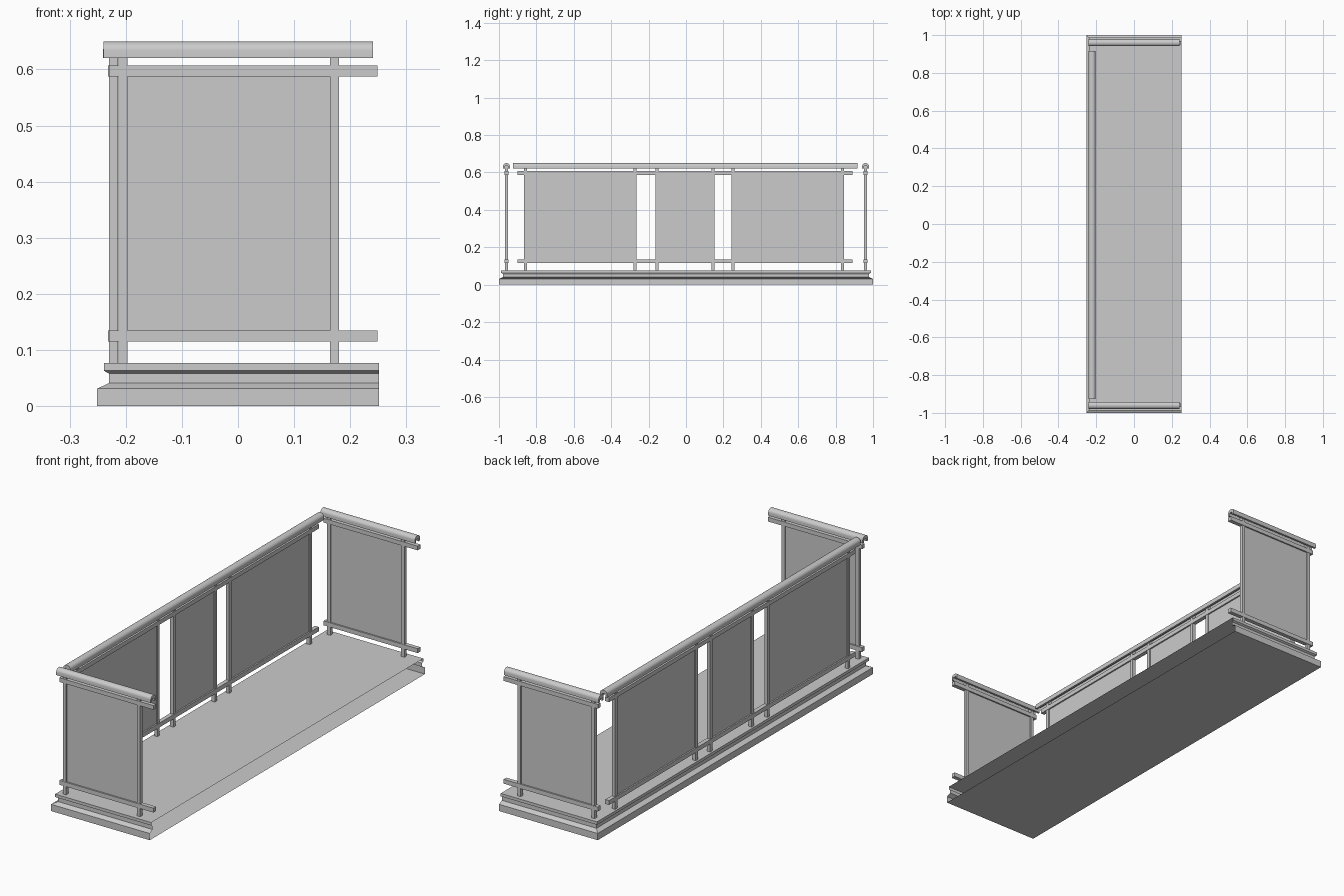
import bpy, bmesh, math
from mathutils import Vector

cube = bpy.data.objects.get("Cube")
if cube:
    bpy.data.objects.remove(cube, do_unlink=True)

grey = bpy.data.materials.new("plain_grey")
grey.use_nodes = True
COLOUR = (0.6, 0.6, 0.6, 1)
grey.diffuse_color = COLOUR
grey.node_tree.nodes["Principled BSDF"].inputs["Base Color"].default_value = COLOUR


def finish(name, bm, smooth=False):
    mesh = bpy.data.meshes.new(name)
    bm.to_mesh(mesh)
    bm.free()
    mesh.materials.append(grey)
    obj = bpy.data.objects.new(name, mesh)
    bpy.context.collection.objects.link(obj)
    if smooth:
        bpy.ops.object.select_all(action='DESELECT')
        obj.select_set(True)
        bpy.context.view_layer.objects.active = obj
        bpy.ops.object.shade_smooth_by_angle(angle=math.radians(35))
    return obj


# Railings are laid out as (along, across, z); 'axis' tells which way they run
def place(axis, line, along, across, z):
    if axis == 'x':
        return Vector((along, line + across, z))
    return Vector((line + across, along, z))


def extrude(name, axis, line, profile, start, end, smooth=False):
    bm = bmesh.new()
    verts = [bm.verts.new(place(axis, line, start, a, z)) for a, z in profile]
    face = bm.faces.new(verts)
    ext = bmesh.ops.extrude_face_region(bm, geom=[face], use_keep_orig=True)
    shift = place(axis, 0, end - start, 0, 0)
    bmesh.ops.translate(bm, vec=shift,
                        verts=[g for g in ext['geom'] if isinstance(g, bmesh.types.BMVert)])
    bmesh.ops.recalc_face_normals(bm, faces=bm.faces)
    return finish(name, bm, smooth)


def bar(name, axis, line, half, z0, z1, start, end):
    return extrude(name, axis, line,
                   [(-half, z0), (half, z0), (half, z1), (-half, z1)], start, end)


# Handrail section: domed top with a slot underneath
HALF, SLOT, LOW, SPRING, TOP = 0.0185, 0.009, 0.62, 0.634, 0.65
dome = [(HALF * math.cos(math.pi * i / 12),
         SPRING + (TOP - SPRING) * math.sin(math.pi * i / 12)) for i in range(13)]
CAP = [(HALF, LOW)] + dome + [(-HALF, LOW), (-SLOT, LOW), (-SLOT, SPRING),
                              (SLOT, SPRING), (SLOT, LOW)]
FLOOR, POST = 0.0765, 0.008


def railing(name, axis, line, panels, rail_ends, cap_ends):
    for i, (a, b) in enumerate(panels):
        bar(f"{name}_panel_{i + 1}", axis, line, 0.003, 0.124, 0.603, a, b)
        for side, p in (("start", a), ("end", b)):
            bar(f"{name}_post_{i + 1}_{side}", axis, line, POST,
                FLOOR, SPRING, p - POST, p + POST)
    bar(f"{name}_lower_rail", axis, line, 0.0097, 0.115, 0.135, *rail_ends)
    bar(f"{name}_upper_rail", axis, line, 0.0097, 0.5875, 0.607, *rail_ends)
    extrude(f"{name}_handrail", axis, line, CAP, *cap_ends, smooth=True)


# Moulded floor slab, left open on the side that meets the wall
BACK = 0.251
levels = [(0, 0), (0.031, 0), (0.041, 0.021), (0.058, 0.021),
          (0.063, 0.012), (FLOOR, 0.012)]
bm = bmesh.new()
rings = [[bm.verts.new(c) for c in ((BACK, i - 1, z), (i - BACK, i - 1, z),
                                    (i - BACK, 1 - i, z), (BACK, 1 - i, z))]
         for z, i in levels]
for low, high in zip(rings, rings[1:]):
    for k in range(3):
        bm.faces.new((low[k + 1], low[k], high[k], high[k + 1]))
bm.faces.new(rings[0])
bm.faces.new(rings[-1])
bmesh.ops.recalc_face_normals(bm, faces=bm.faces)
for f in bm.faces:
    # the floor must face up and the soffit down
    c = f.calc_center_median()
    if abs(f.normal.z) > 0.99 and (f.normal.z > 0) != (c.z > 0.05):
        f.normal_flip()
finish("floor_slab", bm)

# Long railing and the two end railings
railing("long_railing", 'y', -0.222,
        [(-0.857, -0.272), (-0.156, 0.145), (0.25, 0.836)],
        (-0.9, 0.89), (-0.926, 0.916))
for name, y in (("front_railing", -0.96), ("back_railing", 0.96)):
    railing(name, 'x', y, [(-0.205, 0.172)], (-0.23, 0.249), (-0.24, 0.241))
